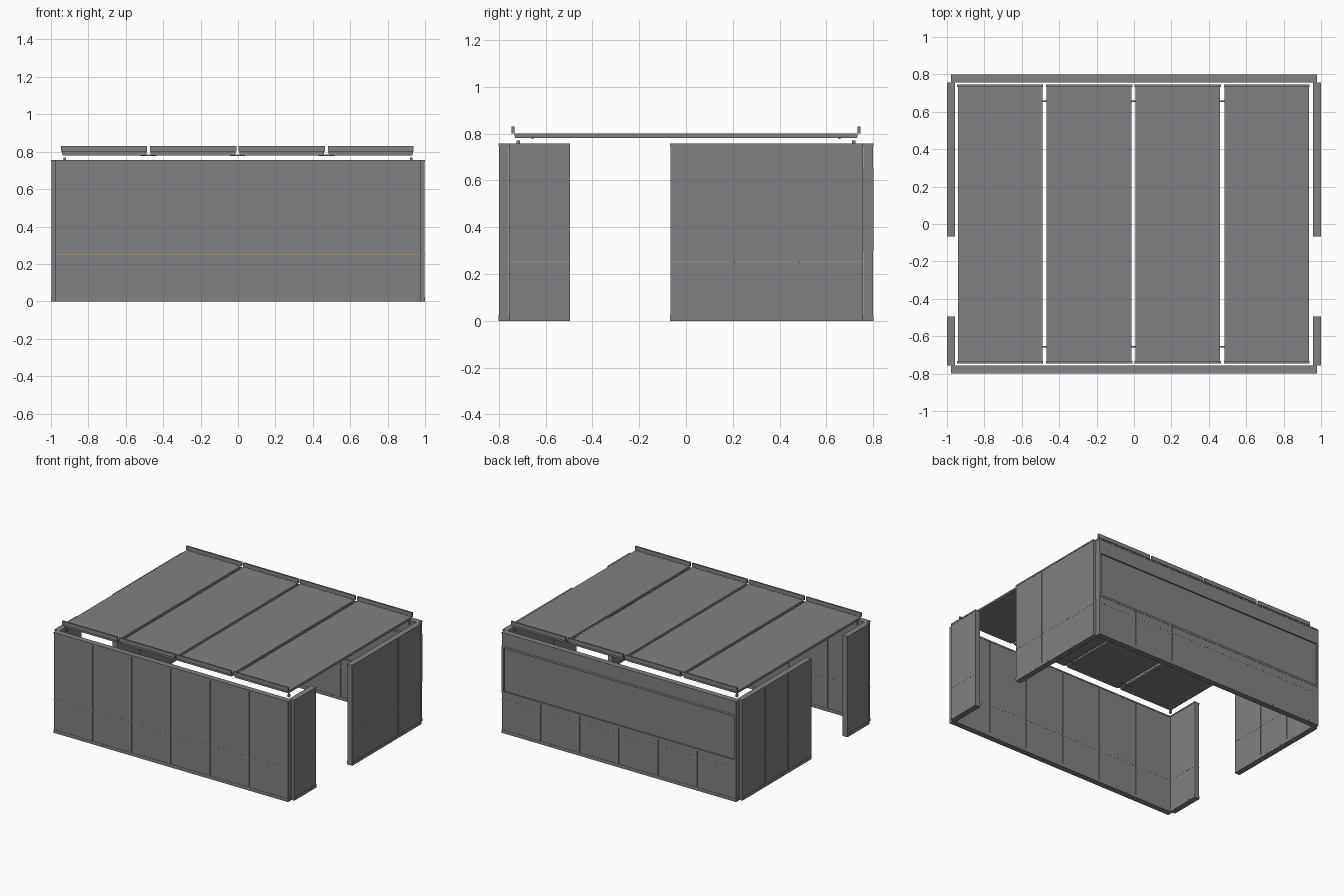
import bpy, bmesh

if "Cube" in bpy.data.objects:
    bpy.data.objects.remove(bpy.data.objects["Cube"])

def material(name, rgb):
    m = bpy.data.materials.new(name)
    m.diffuse_color = (*rgb, 1)
    m.use_nodes = True
    m.node_tree.nodes["Principled BSDF"].inputs["Base Color"].default_value = m.diffuse_color
    return m

GREY = material("panel grey", (0.22, 0.22, 0.228))
GOLD = material("gold stripe", (0.40, 0.29, 0.11))

def boxes(name, items, mat=GREY):
    """One object from a list of (x0, x1, y0, y1, z0, z1) boxes."""
    bm = bmesh.new()
    for x0, x1, y0, y1, z0, z1 in items:
        geo = bmesh.ops.create_cube(bm, size=1)
        for v in geo["verts"]:
            v.co.x = (x0 + x1) / 2 + v.co.x * (x1 - x0)
            v.co.y = (y0 + y1) / 2 + v.co.y * (y1 - y0)
            v.co.z = (z0 + z1) / 2 + v.co.z * (z1 - z0)
    me = bpy.data.meshes.new(name)
    bm.to_mesh(me)
    bm.free()
    me.materials.append(mat)
    ob = bpy.data.objects.new(name, me)
    bpy.context.collection.objects.link(ob)
    return ob

TOP = 0.757      # top of the wall caps
GAP = 0.004      # seam between panels

def wall(name, along_x, a, b, t0, t1, count, window=False):
    """Wall from a to b along one axis, t0 to t1 through its thickness."""
    def place(u0, u1, v0, v1, z0, z1):
        return (u0, u1, v0, v1, z0, z1) if along_x else (v0, v1, u0, u1, z0, z1)

    p0, p1 = t0 + 0.002, t1 - 0.002          # panel skins
    height = 0.30 if window else 0.747
    step = (b - a) / count

    # inner core and separate panels with narrow seams
    boxes(name + "_core", [place(a + 0.004, b - 0.004, p0 + 0.006, p1 - 0.006, 0.004, height)])
    boxes(name + "_panels", [
        place(a + i * step + (GAP / 2 if i else 0.001),
              a + (i + 1) * step - (GAP / 2 if i < count - 1 else 0.001),
              p0, p1, 0.02, height) for i in range(count)])

    # bottom channel and top cap
    boxes(name + "_bottom_channel", [place(a, b, t0, t1, 0, 0.024)])
    boxes(name + "_top_cap", [place(a, b, t0, t1, 0.747, TOP)])

    # thin stripe on both faces
    boxes(name + "_stripe", [place(a + 0.001, b - 0.001, p0 - 0.001, p1 + 0.001, 0.248, 0.253)], GOLD)

    # small fixings along the bottom channel
    boxes(name + "_fixings", [
        place(a + (i + f) * step - 0.003, a + (i + f) * step + 0.003,
              t0 - 0.0005, t1 + 0.0005, 0.010, 0.016)
        for i in range(count) for f in (0.25, 0.75)])

    if window:
        # head panel, sill, frame and recessed pane
        boxes(name + "_head", [place(a + 0.001, b - 0.001, p0, p1, 0.655, 0.747)])
        boxes(name + "_window_frame", [
            place(a + 0.001, b - 0.001, t0, t1, 0.30, 0.315),
            place(a + 0.001, b - 0.001, t0, t1, 0.64, 0.655),
            place(a + 0.001, a + 0.016, t0, t1, 0.315, 0.64),
            place(b - 0.016, b - 0.001, t0, t1, 0.315, 0.64)])
        boxes(name + "_window_pane", [
            place(a + 0.016, b - 0.016, t0 + 0.010, t1 - 0.010, 0.315, 0.64)])

# front and back walls
wall("front_wall", True, -0.978, 0.978, -0.80, -0.757, 6)
wall("back_wall", True, -0.978, 0.978, 0.757, 0.80, 6, window=True)

# side walls with a doorway on each side
for side, t0, t1 in (("left", -1.0, -0.957), ("right", 0.957, 1.0)):
    wall(side + "_rear_wall", False, -0.068, 0.757, t0, t1, 3)
    wall(side + "_front_wall", False, -0.757, -0.495, t0, t1, 1)

# floating roof: four panels with raised end lips
spans = [(-0.942, -0.490), (-0.467, -0.013), (0.007, 0.460), (0.485, 0.935)]
for i, (x0, x1) in enumerate(spans, 1):
    boxes(f"roof_panel_{i}", [(x0, x1, -0.732, 0.732, 0.788, 0.800),
                              (x0 + 0.003, x1 - 0.003, -0.730, 0.730, 0.780, 0.788)])
    boxes(f"roof_lips_{i}", [(x0 - 0.004, x1 + 0.004, s * 0.739 - 0.006, s * 0.739 + 0.006,
                              0.800, 0.830) for s in (-1, 1)])

# rods joining neighbouring roof panels
boxes("roof_rods", [(spans[i][1] - 0.03, spans[i + 1][0] + 0.03,
                     s * 0.655 - 0.004, s * 0.655 + 0.004, 0.776, 0.784)
                    for i in range(3) for s in (-1, 1)])

# small corner posts under the roof
boxes("roof_corner_posts", [(sx * 0.926 - 0.007, sx * 0.926 + 0.007,
                             sy * 0.717 - 0.007, sy * 0.717 + 0.007, 0.748, 0.770)
                            for sx in (-1, 1) for sy in (-1, 1)])
